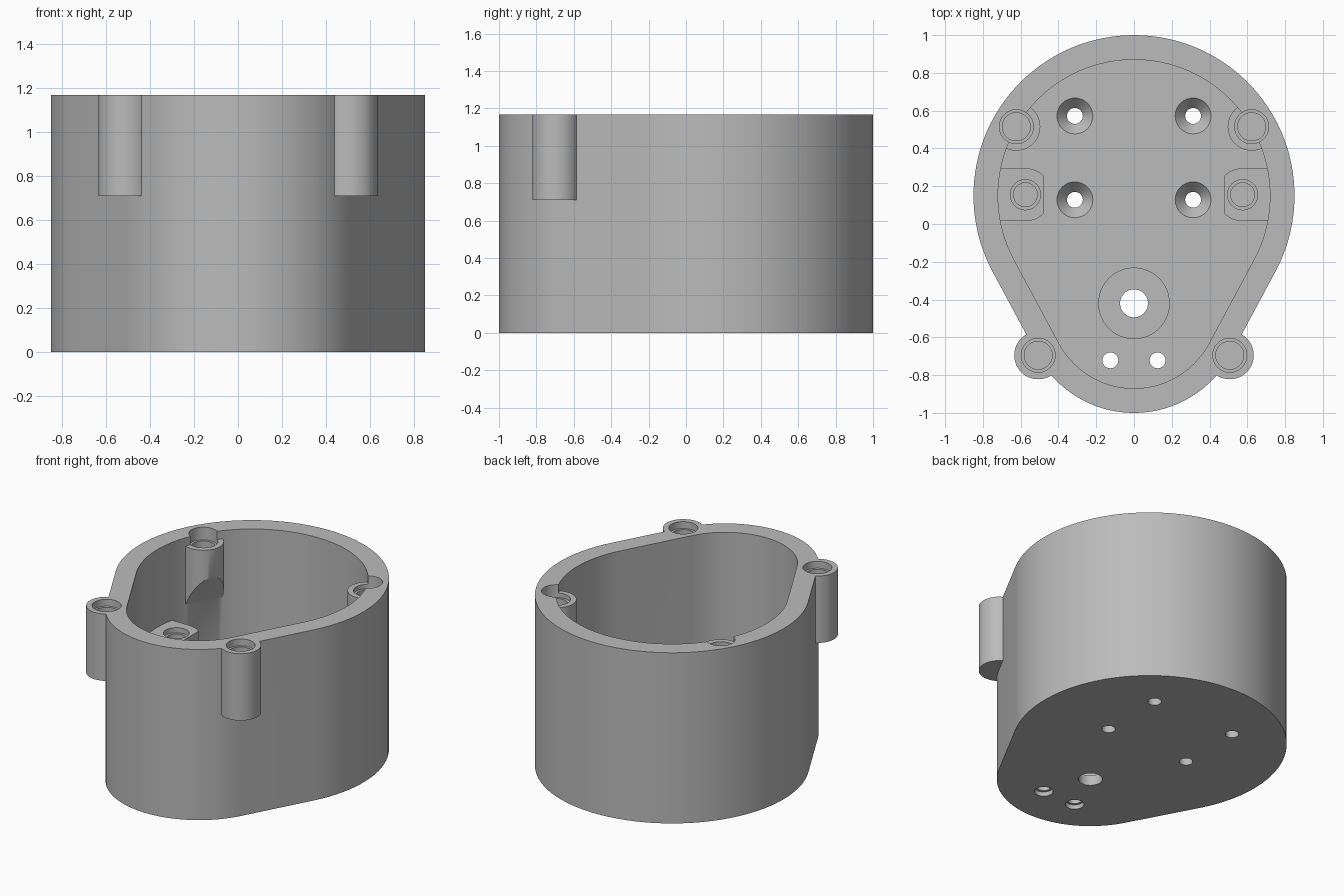
import bpy, bmesh, math
from math import sin, cos, pi

if "Cube" in bpy.data.objects:
    bpy.data.objects.remove(bpy.data.objects["Cube"])

TOP, FLOOR = 1.167, 0.12
BIG_Y, SMALL_Y = 0.15, -0.42

grey = bpy.data.materials.new("plain grey")
grey.diffuse_color = (0.5, 0.5, 0.5, 1)
grey.use_nodes = True
grey.node_tree.nodes["Principled BSDF"].inputs["Base Color"].default_value = grey.diffuse_color


def loft(name, rings):
    """Solid from a stack of matching closed rings, capped at both ends."""
    bm = bmesh.new()
    loops = [[bm.verts.new(p) for p in ring] for ring in rings]
    n = len(loops[0])
    for a, b in zip(loops, loops[1:]):
        for i in range(n):
            j = (i + 1) % n
            bm.faces.new((a[i], a[j], b[j], b[i]))
    bm.faces.new(loops[0][::-1])
    bm.faces.new(loops[-1])
    bmesh.ops.recalc_face_normals(bm, faces=bm.faces)
    mesh = bpy.data.meshes.new(name)
    bm.to_mesh(mesh)
    bm.free()
    ob = bpy.data.objects.new(name, mesh)
    bpy.context.collection.objects.link(ob)
    mesh.materials.append(grey)
    return ob


def prism(name, outline, z0, z1):
    return loft(name, [[(x, y, z) for x, y in outline] for z in (z0, z1)])


def lathe(name, x, y, profile, n=48):
    return loft(name, [[(x + r * cos(2 * pi * i / n), y + r * sin(2 * pi * i / n), z)
                        for i in range(n)] for r, z in profile])


def egg(r_big, r_small, n=64):
    """Two circles joined by their outer tangents."""
    t = math.asin((r_big - r_small) / (BIG_Y - SMALL_Y))
    pts = []
    for i in range(n + 1):
        a = -t + (pi + 2 * t) * i / n
        pts.append((r_big * cos(a), BIG_Y + r_big * sin(a)))
    for i in range(n + 1):
        a = pi + t + (pi - 2 * t) * i / n
        pts.append((r_small * cos(a), SMALL_Y + r_small * sin(a)))
    return pts


def combine(target, other, operation):
    mod = target.modifiers.new("combine", 'BOOLEAN')
    mod.object, mod.operation, mod.solver = other, operation, 'EXACT'
    deps = bpy.context.evaluated_depsgraph_get()
    mesh = bpy.data.meshes.new_from_object(target.evaluated_get(deps))
    target.modifiers.clear()
    target.data = mesh
    bpy.data.objects.remove(other)


def add(ob):
    combine(housing, ob, 'UNION')


def cut(ob):
    combine(housing, ob, 'DIFFERENCE')


# Outer shell with front screw ears, then the hollow
housing = prism("housing", egg(0.85, 0.58), 0, TOP)
for s in (-1, 1):
    add(lathe("front_ear", s * 0.507, -0.695, [(0.127, 0.71), (0.127, TOP)]))
cut(prism("cavity", egg(0.72, 0.45), FLOOR, TOP + 0.2))

for s in (-1, 1):
    # Back screw post with a sloped underside running into the wall
    px, py = s * 0.623, 0.515
    ux, uy = -s * 0.863, -0.505
    ring = [(0.127 * cos(2 * pi * i / 48), 0.127 * sin(2 * pi * i / 48)) for i in range(48)]
    add(loft("back_post", [
        [(px + x, py + y, 0.69 + 1.8 * (x * ux + y * uy)) for x, y in ring],
        [(px + x, py + y, 1.11) for x, y in ring]]))

    # Side mounting block with rounded corners and a flat inner face
    a0 = math.acos(0.097 / 0.14)
    arc = [a0 + (pi / 2 - a0) * i / 8 for i in range(9)]
    half = [(0.575 - 0.14 * cos(a), 0.14 * sin(a)) for a in arc] + [(0.78, 0.14)]
    block = [(s * x, 0.155 + y) for x, y in half]
    block += [(s * x, 0.155 - y) for x, y in reversed(half)]
    add(prism("side_block", block, FLOOR - 0.06, 0.635))

    # Stepped screw holes in the ears, posts and blocks
    cut(lathe("ear_hole", s * 0.507, -0.695,
              [(0.074, 0.80), (0.074, 1.12), (0.09, 1.12), (0.09, TOP + 0.1)]))
    cut(lathe("post_hole", px, py,
              [(0.074, 0.88), (0.074, 1.08), (0.09, 1.08), (0.09, TOP + 0.1)]))
    cut(lathe("block_hole", s * 0.575, 0.155,
              [(0.063, 0.40), (0.063, 0.60), (0.08, 0.60), (0.08, 0.70)]))

    # Countersunk floor holes
    for y in (0.572, 0.128):
        cut(lathe("floor_hole", s * 0.313, y,
                  [(0.042, -0.1), (0.042, FLOOR - 0.06), (0.095, FLOOR), (0.095, FLOOR + 0.05)], 32))

    # Small front holes, widened from underneath
    cut(lathe("cable_hole", s * 0.125, -0.722,
              [(0.058, -0.1), (0.058, 0.03), (0.042, 0.03), (0.042, FLOOR + 0.1)], 32))

# Central hole with a shallow round recess
cut(lathe("centre_hole", 0, SMALL_Y,
          [(0.074, -0.1), (0.074, 0.07), (0.187, 0.07), (0.187, FLOOR + 0.1)]))

housing.data.materials.clear()
housing.data.materials.append(grey)
for p in housing.data.polygons:
    p.material_index = 0
bpy.context.view_layer.objects.active = housing
housing.select_set(True)
bpy.ops.object.shade_smooth_by_angle(angle=math.radians(30))
